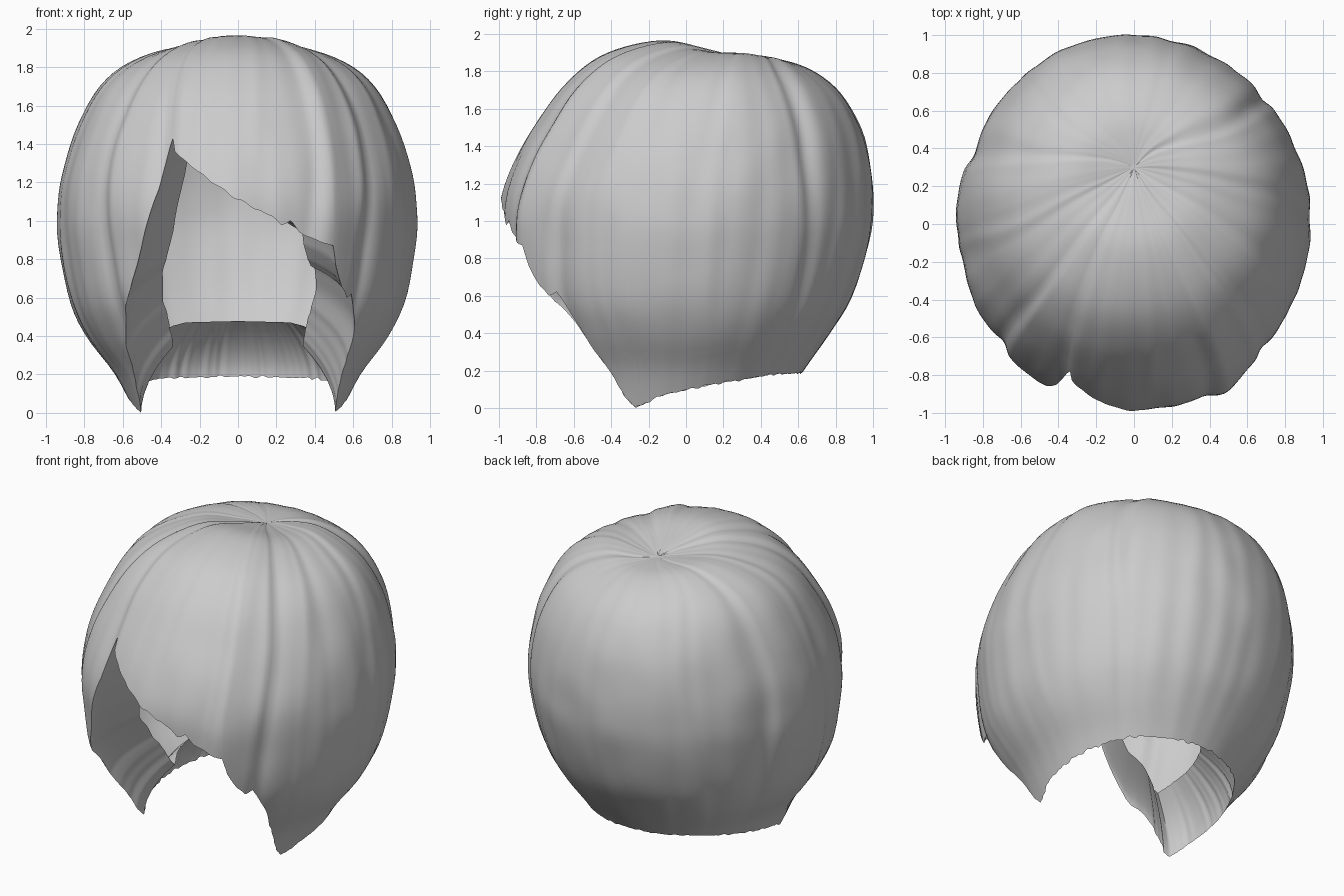
import bpy, bmesh
from math import sin, cos, radians, exp, hypot
from mathutils import noise, Vector

if "Cube" in bpy.data.objects:
    bpy.data.objects.remove(bpy.data.objects["Cube"])

# Rings from crown to hem: half width, front y, back y, front z, side z, back z
RINGS = [
    (0, .30, .30, 1.865, 1.865, 1.865),
    (.14, .11, .43, 1.92, 1.885, 1.865),
    (.36, -.14, .56, 1.965, 1.895, 1.85),
    (.58, -.44, .70, 1.89, 1.815, 1.79),
    (.725, -.66, .83, 1.72, 1.69, 1.68),
    (.83, -.82, .935, 1.5, 1.5, 1.5),
    (.90, -.93, .985, 1.3, 1.3, 1.3),
    (.935, -.99, 1.0, 1.1, 1.1, 1.1),
    (.935, -.99, .98, .9, .9, .9),
    (.88, -.95, .89, .6, .6, .6),
    (.79, -.84, .77, .4, .4, .4),
    (.64, -.73, .63, .2, .2, .2),
    (.535, -.66, .50, 0, 0, 0),
]
# Hem line: angle from the front, height
HEM = [(-180, .19), (-140, .18), (-110, .13), (-85, .07), (-76, .025), (-71, 0),
       (-65, .06), (-53, .3), (-43, .56), (-39, .64), (-33, .86), (-27, 1.16), (-24.5, 1.38),
       (-23.5, 1.43), (-22, 1.36), (-10, 1.22), (0, 1.11), (10, 1.03), (14, .98), (17, 1.0),
       (20, .94), (28, .88), (31, .87), (33, .76), (37, .65), (40, .6), (43, .62), (45, .57),
       (53, .3), (65, .06), (71, 0), (76, .025), (85, .07), (110, .13), (140, .18), (180, .19)]
# Lock edges: angle, fade direction, depth (negative swells outward)
LOCKS = [(-150, 1, .01), (-140, -1, -.02), (-112, -1, .03), (-78, 1, .025), (-46, -1, .045),
         (-25, -1, .035), (10, 1, .015), (27, 1, -.045), (46, 1, .05), (66, 1, .02),
         (98, -1, .02), (131, 1, .045), (136, 1, -.02), (160, -1, .01)]
ROWS = 44


def ring(s):
    """Smooth interpolation between rings."""
    i = min(int(s), len(RINGS) - 2)
    t = s - i
    q = [RINGS[max(0, min(len(RINGS) - 1, i + k))] for k in (-1, 0, 1, 2)]
    return [b + .5 * t * (c - a + t * (2 * a - 5 * b + 4 * c - d + t * (3 * (b - c) + d - a)))
            for a, b, c, d in zip(*q)]


def groove(d):
    """Rounded lock edge: a short ramp down, then a long recovery."""
    t = max(0, min(1, (d + 4) / 8))
    return t * t * (3 - 2 * t) * exp(-max(0, d) / 9)


def surface(s, deg):
    """Point on the hair, with grooves and lock edges running from the crown."""
    a = radians(deg)
    w, yf, yb, zf, zs, zb = ring(s)
    k = cos(a)
    z = zs + (zf - zs if k > 0 else zb - zs) * k * k
    fade = min(1, s / 3) * (1 if s < 9 else max(.2, 1 - (s - 9) / 3))
    dent = 0
    for angle, side, depth in LOCKS:
        d = ((deg + 3 * sin(s * .6 + angle) - angle + 180) % 360 - 180) * side
        dent += depth * groove(d)
    dent += .012 * noise.noise(Vector((sin(a) * 7, k * 7, s * .12)))
    dent += .008 * noise.noise(Vector((sin(a) * 4, k * 4, z * 4)))
    dent *= fade
    f = 1 - dent
    return Vector((w * f * sin(a), (yf + yb) / 2 - (yb - yf) / 2 * f * k,
                   z - dent * .6 * max(0, 1 - s / 5)))


def hem_depth(height):
    """Ring position at a given height."""
    lo, hi = 3, len(RINGS) - 1
    for _ in range(24):
        mid = (lo + hi) / 2
        if ring(mid)[4] > height:
            lo = mid
        else:
            hi = mid
    return lo


# Columns follow the hem, denser where it is steep
columns = []
for (a0, z0), (a1, z1) in zip(HEM, HEM[1:]):
    n = max(2, int(hypot(radians(a1 - a0) * .9, z1 - z0) / .02))
    for i in range(n):
        deg = a0 + (a1 - a0) * i / n
        wave = .014 * noise.noise(Vector((deg * .3, 0, 0)))
        columns.append((deg, max(0, z0 + (z1 - z0) * i / n), wave))

bm = bmesh.new()
crown = bm.verts.new(surface(0, 0))
grid = []
for deg, height, wave in columns:
    end = hem_depth(max(0, height + wave))
    col = [surface(end * j / ROWS, deg) for j in range(1, ROWS + 1)]
    # Underside rising from the hem, then rolling inward to an even inner edge
    p = col[-1]
    rise = max(.08, .3 * (1.15 - height))
    for t in (.06, .2, .4, .6, .8, 1):
        f = 1 - .33 * t ** 1.5
        col.append(Vector((p.x * f, p.y * f, p.z + rise * t ** .8 - wave * t)))
    grid.append([bm.verts.new(v) for v in col])
for a, b in zip(grid, grid[1:] + grid[:1]):
    bm.faces.new((crown, a[0], b[0]))
    for j in range(len(a) - 1):
        bm.faces.new((a[j], a[j + 1], b[j + 1], b[j]))

mesh = bpy.data.meshes.new("bob_hair")
bm.to_mesh(mesh)
bm.free()
hair = bpy.data.objects.new("bob_hair", mesh)
bpy.context.collection.objects.link(hair)

# Single pale grey colour
grey = bpy.data.materials.new("pale_grey")
grey.use_nodes = True
colour = (.6, .6, .6, 1)
grey.diffuse_color = colour
grey.node_tree.nodes["Principled BSDF"].inputs["Base Color"].default_value = colour
mesh.materials.append(grey)

bpy.context.view_layer.objects.active = hair
hair.select_set(True)
bpy.ops.object.shade_smooth_by_angle(angle=radians(60))
